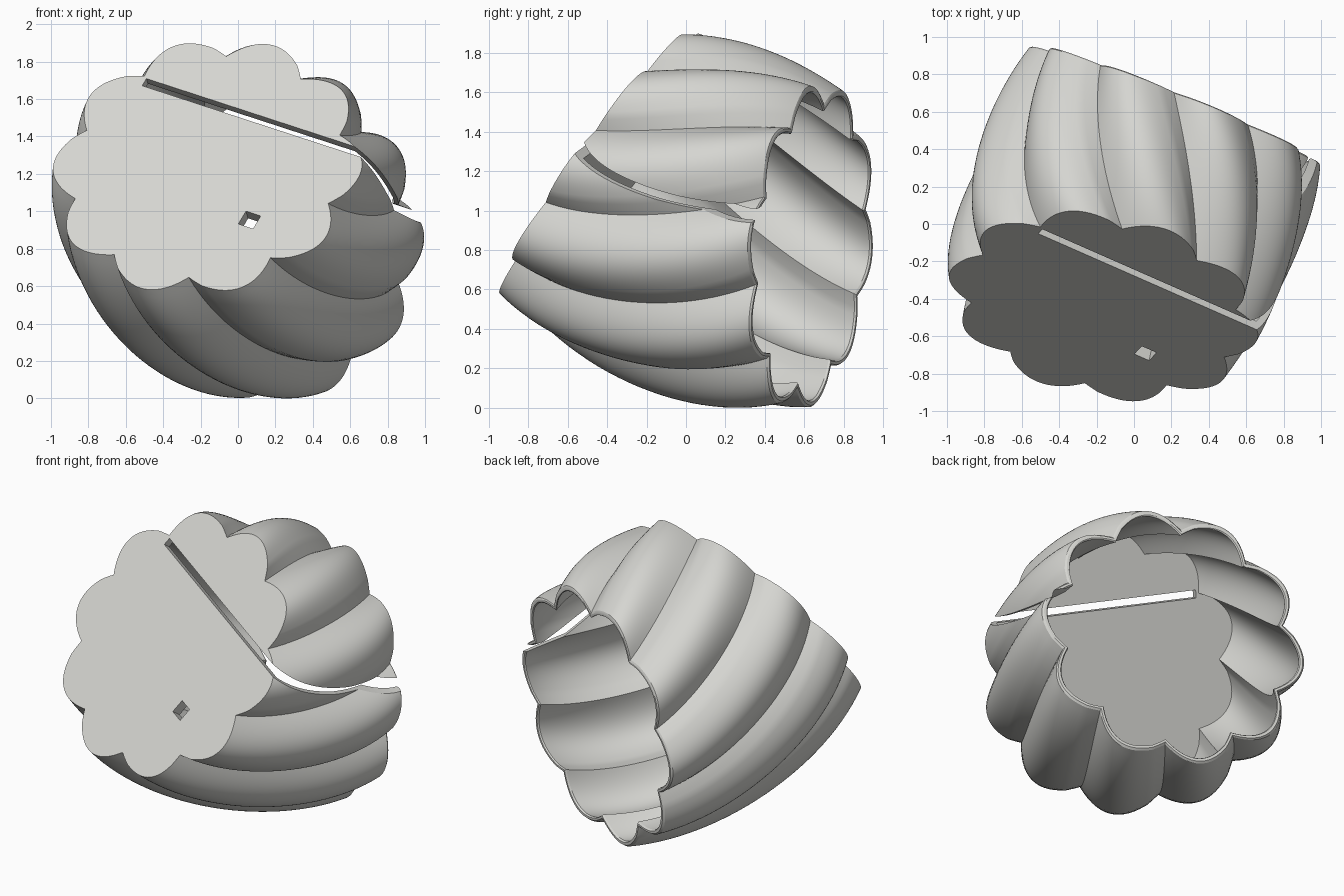
import bpy
import bmesh
import math
from mathutils import Vector, Quaternion

if "Cube" in bpy.data.objects:
    bpy.data.objects.remove(bpy.data.objects["Cube"], do_unlink=True)

LOBES, PER_LOBE, RINGS = 10, 25, 28
STEP = 0.16
WALL, FLOOR = 0.035, 0.06
TWIST = math.radians(35.7)

# Bent centre line running from the closed base to the open rim
BASE = Vector((-0.16, -0.445, 1.215))
RIM = Vector((0.22, 0.622, 0.795))
AXIS0 = Vector((0.16, 0.797, -0.583)).normalized()
AXIS1 = Vector((0.375, 0.92, -0.09)).normalized()
HINGE = AXIS0.cross(AXIS1).normalized()
BEND = AXIS0.angle(AXIS1)
LENGTH = 1.05


def frame(t):
    """Centre, hinge direction and cross direction at t along the bowl."""
    h = 1 - t
    centre = (BASE * (h * h * (1 + 2 * t)) + RIM * (t * t * (3 - 2 * t))
              + AXIS0 * (LENGTH * t * h * h) - AXIS1 * (LENGTH * t * t * h))
    axis = Quaternion(HINGE, BEND * t) @ AXIS0
    return centre, HINGE, HINGE.cross(axis)


def place(t, u, v):
    centre, a, b = frame(t)
    return centre + a * u + b * v


def lobe(f):
    """Height of one petal: a straight step, then a rounded arc."""
    if f < STEP:
        return 0.5 * f / STEP
    s = (f - STEP) / (1 - STEP)
    return 0.5 * (1 - s) + 0.735 * math.sin(math.pi * s)


def section(t, inset):
    """Points of the twisted, petalled outline at t."""
    bulge = 4 * t * (1 - t)
    groove = 0.727 - 0.002 * t + 0.075 * bulge - inset
    count = LOBES * PER_LOBE
    points = []
    for i in range(count):
        angle = math.radians(37.3) + TWIST * t + math.tau * i / count
        r = groove + 0.115 * lobe((i % PER_LOBE) / PER_LOBE)
        points.append(place(t, r * math.cos(angle), r * math.sin(angle)))
    return points


def loft(name, rings, material):
    """Closed solid through a list of rings, capped at both ends."""
    bm = bmesh.new()
    loops = [[bm.verts.new(p) for p in ring] for ring in rings]
    n = len(loops[0])
    for lower, upper in zip(loops, loops[1:]):
        for i in range(n):
            j = (i + 1) % n
            bm.faces.new((lower[i], lower[j], upper[j], upper[i]))
    bm.faces.new(loops[0])
    bm.faces.new(loops[-1])
    bmesh.ops.recalc_face_normals(bm, faces=bm.faces)
    mesh = bpy.data.meshes.new(name)
    bm.to_mesh(mesh)
    bm.free()
    mesh.materials.append(material)
    obj = bpy.data.objects.new(name, mesh)
    bpy.context.collection.objects.link(obj)
    return obj


def bar(name, u0, u1, v0, v1, t0, t1, steps, material):
    """Rectangular cutter that follows the bent centre line."""
    corners = ((u0, v0), (u1, v0), (u1, v1), (u0, v1))
    rings = [[place(t0 + (t1 - t0) * k / steps, u, v) for u, v in corners]
             for k in range(steps + 1)]
    return loft(name, rings, material)


clay = bpy.data.materials.new("pale_grey_clay")
clay.use_nodes = True
clay.diffuse_color = (0.67, 0.67, 0.64, 1)
clay.node_tree.nodes["Principled BSDF"].inputs["Base Color"].default_value = clay.diffuse_color

# Bowl: outer skin, softened lip, then inner skin down to the floor
start = FLOOR / LENGTH
outer = [section(k / RINGS, 0) for k in range(RINGS + 1)]
lip = [section(1.008, WALL * 0.25), section(1.008, WALL * 0.75)]
inner = [section(1 - (1 - start) * k / RINGS, WALL) for k in range(RINGS + 1)]
bowl = loft("bowl", outer + lip + inner, clay)

# Yarn slit through floor and wall, and the small square hole in the floor
slit = bar("slit_cutter", -0.58, 1.3, 0.352, 0.402, -0.06, 1.06, 24, clay)
hole = bar("hole_cutter", 0.33, 0.42, -0.28, -0.19, -0.06, 0.1, 1, clay)

for cutter in (slit, hole):
    mod = bowl.modifiers.new(cutter.name, "BOOLEAN")
    mod.operation = "DIFFERENCE"
    mod.solver = "EXACT"
    mod.object = cutter
    bpy.ops.object.select_all(action="DESELECT")
    bowl.select_set(True)
    bpy.context.view_layer.objects.active = bowl
    bpy.ops.object.modifier_apply(modifier=mod.name)
    bpy.data.objects.remove(cutter, do_unlink=True)

# Rest the bowl on the ground plane, centred
lows = [min(v.co[i] for v in bowl.data.vertices) for i in range(3)]
highs = [max(v.co[i] for v in bowl.data.vertices) for i in range(3)]
shift = Vector(((lows[0] + highs[0]) / 2, (lows[1] + highs[1]) / 2, lows[2]))
for v in bowl.data.vertices:
    v.co -= shift

bpy.ops.object.shade_smooth_by_angle(angle=math.radians(25))
